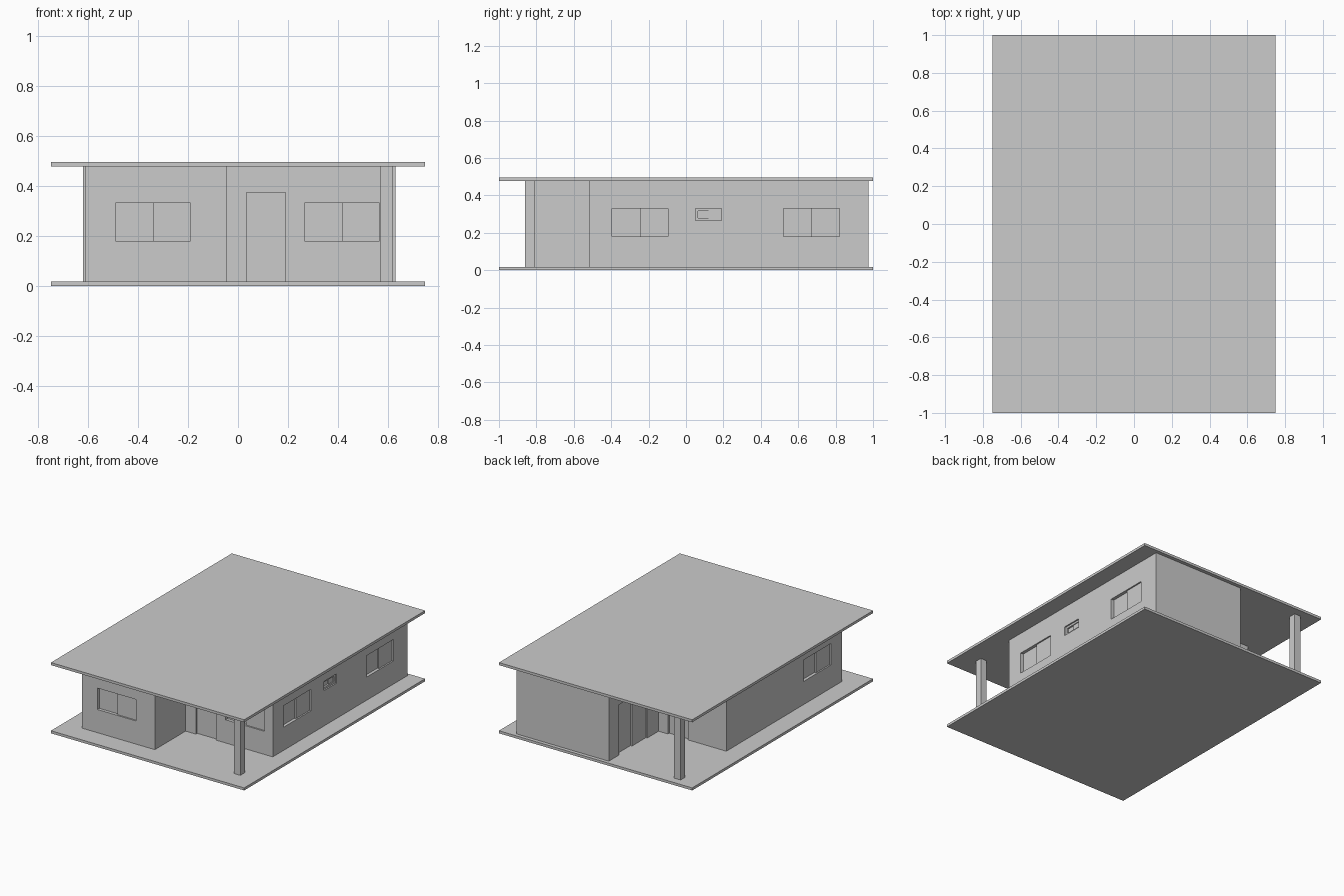
import bpy, bmesh
from math import radians
from mathutils import Matrix, Vector

if "Cube" in bpy.data.objects:
    bpy.data.objects.remove(bpy.data.objects["Cube"])

FLOOR, CEIL, TOP, WALL = 0.018, 0.477, 0.495, 0.045


def add_box(bm, lo, hi, frame=Matrix()):
    lo, hi = Vector(lo), Vector(hi)
    size = hi - lo
    m = frame @ Matrix.Translation((lo + hi) / 2) @ Matrix.Diagonal((*size, 1))
    bmesh.ops.create_cube(bm, size=1, matrix=m)


def finish(bm, name):
    bmesh.ops.recalc_face_normals(bm, faces=bm.faces)
    mesh = bpy.data.meshes.new(name)
    bm.to_mesh(mesh)
    bm.free()
    obj = bpy.data.objects.new(name, mesh)
    bpy.context.collection.objects.link(obj)
    return obj


def boxes(name, spans, frame=Matrix()):
    bm = bmesh.new()
    for lo, hi in spans:
        add_box(bm, lo, hi, frame)
    return finish(bm, name)


# Floor slab, flat roof and porch columns
boxes("floor_slab", [((-0.748, -1, 0), (0.748, 1, FLOOR))])
boxes("flat_roof", [((-0.748, -1, CEIL), (0.748, 1, TOP))])
boxes("front_porch_column", [((0.57, -0.86, FLOOR), (0.62, -0.81, CEIL))])
boxes("back_porch_column", [((-0.62, 0.895, FLOOR), (-0.57, 0.945, CEIL))])

# Walls: footprint inset to a ring, then extruded up
footprint = [(-0.61, -0.855), (-0.045, -0.855), (-0.045, -0.515), (0.63, -0.515),
             (0.63, 0.975), (-0.085, 0.975), (-0.085, 0.425), (-0.61, 0.425)]
bm = bmesh.new()
inner = bm.faces.new([bm.verts.new((x, y, FLOOR)) for x, y in footprint])
bm.normal_update()
bmesh.ops.inset_region(bm, faces=[inner], thickness=WALL,
                       use_boundary=True, use_even_offset=True)
bmesh.ops.delete(bm, geom=[inner], context='FACES')
top = bmesh.ops.extrude_face_region(bm, geom=list(bm.faces), use_keep_orig=True)["geom"]
bmesh.ops.translate(bm, vec=(0, 0, CEIL - FLOOR),
                    verts=[v for v in top if isinstance(v, bmesh.types.BMVert)])
walls = finish(bm, "house_walls")

# Openings: name, kind, centre x, y on the wall face, turn, width, bottom, top
openings = [
    ("front_left_window", "slide", -0.34, -0.855, 0, 0.30, 0.18, 0.33),
    ("front_right_window", "slide", 0.415, -0.515, 0, 0.30, 0.18, 0.33),
    ("right_front_window", "slide", 0.63, -0.245, 90, 0.30, 0.18, 0.33),
    ("right_back_window", "slide", 0.63, 0.67, 90, 0.30, 0.18, 0.33),
    ("bathroom_window", "small", 0.63, 0.12, 90, 0.14, 0.265, 0.33),
    ("left_window", "slide", -0.61, -0.58, -90, 0.30, 0.18, 0.33),
    ("patio_door", "slide", -0.085, 0.705, -90, 0.31, FLOOR, 0.37),
    ("front_door", "door", 0.112, -0.515, 0, 0.155, FLOOR, 0.373),
    ("back_door", "door", -0.235, 0.425, 180, 0.155, FLOOR, 0.373),
]
cut = bmesh.new()
for name, kind, x, y, turn, w, z0, z1 in openings:
    frame = Matrix.Translation((x, y, 0)) @ Matrix.Rotation(radians(turn), 4, 'Z')
    h = w / 2
    add_box(cut, (-h, -0.02, z0 if z0 > FLOOR else 0), (h, WALL + 0.02, z1), frame)
    if kind == "slide":    # two panes sliding past each other
        spans = [((0, 0.01, z0), (h, 0.02, z1)),
                 ((-h, 0.022, z0), (0.01, 0.032, z1))]
    elif kind == "door":
        spans = [((-h, 0.015, z0), (h, 0.03, z1))]
    else:                  # border frame with two panes side by side
        b = 0.014
        spans = [((-h, 0.01, z0), (h, 0.03, z0 + b)), ((-h, 0.01, z1 - b), (h, 0.03, z1)),
                 ((-h, 0.01, z0 + b), (b - h, 0.03, z1 - b)),
                 ((h - b, 0.01, z0 + b), (h, 0.03, z1 - b)),
                 ((b - h, 0.022, z0 + b), (0, 0.028, z1 - b)),
                 ((0, 0.016, z0 + b), (h - b, 0.022, z1 - b))]
    boxes(name, spans, frame)

# Cut the openings through the walls
cutter = finish(cut, "opening_cutter")
cutter.hide_render = True
mod = walls.modifiers.new("openings", 'BOOLEAN')
mod.operation, mod.solver, mod.object = 'DIFFERENCE', 'EXACT', cutter
bpy.context.view_layer.objects.active = walls
bpy.ops.object.modifier_apply(modifier=mod.name)
bpy.data.objects.remove(cutter)
